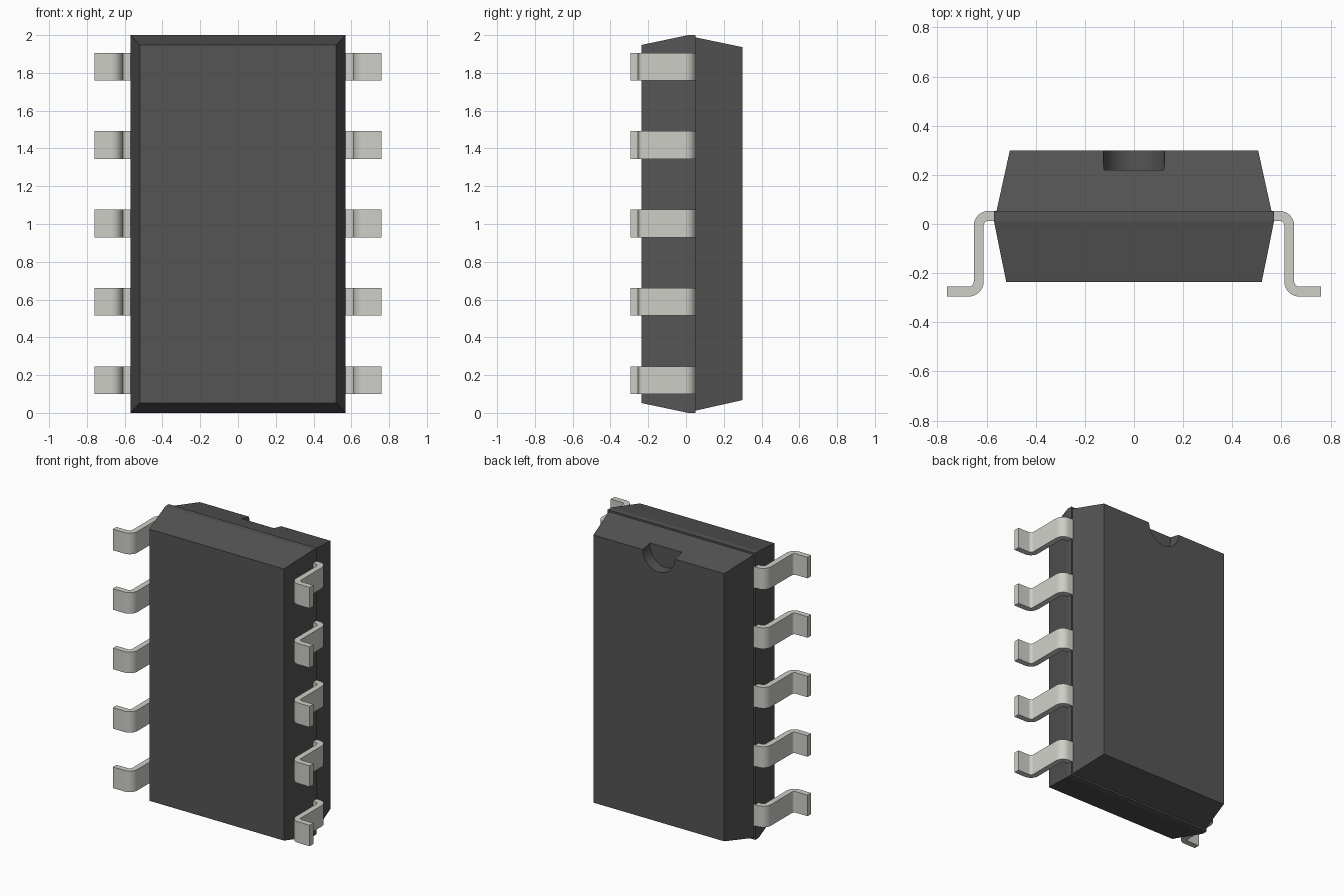
import bpy, bmesh, math

if "Cube" in bpy.data.objects:
    bpy.data.objects.remove(bpy.data.objects["Cube"])

def material(name, rgb):
    m = bpy.data.materials.new(name)
    m.diffuse_color = (*rgb, 1)
    m.use_nodes = True
    m.node_tree.nodes["Principled BSDF"].inputs["Base Color"].default_value = m.diffuse_color
    return m

plastic = material("dark_plastic", (0.09, 0.09, 0.09))
metal = material("pin_metal", (0.62, 0.62, 0.58))

def make(name, bm, mat):
    bmesh.ops.recalc_face_normals(bm, faces=bm.faces[:])
    me = bpy.data.meshes.new(name)
    bm.to_mesh(me)
    bm.free()
    me.materials.append(mat)
    ob = bpy.data.objects.new(name, me)
    bpy.context.collection.objects.link(ob)
    return ob

# Moulded body: rectangular sections lofted along y (y, half width, z low, z high)
sections = [(-0.235, 0.52, 0.052, 1.948), (0.012, 0.57, 0, 2), (0.05, 0.57, 0, 2),
            (0.05, 0.56, 0.012, 1.988), (0.30, 0.505, 0.068, 1.936)]
bm = bmesh.new()
loops = [[bm.verts.new((x, y, z)) for x, z in ((-w, lo), (w, lo), (w, hi), (-w, hi))]
         for y, w, lo, hi in sections]
for a, b in zip(loops, loops[1:]):
    for i in range(4):
        j = (i + 1) % 4
        bm.faces.new((a[i], a[j], b[j], b[i]))
bm.faces.new(loops[0])
bm.faces.new(loops[-1])
body = make("chip_body", bm, plastic)

# Half-round orientation notch in the back's top edge
bpy.ops.mesh.primitive_cylinder_add(vertices=48, radius=0.124, depth=0.2,
                                    location=(0, 0.32, 1.936), rotation=(math.pi / 2, 0, 0))
cutter = bpy.context.object
cutter.name = "notch_cutter"
cutter.data.materials.append(plastic)
cutter.hide_render = True
cutter.hide_set(True)
cut = body.modifiers.new("notch", 'BOOLEAN')
cut.operation = 'DIFFERENCE'
cut.solver = 'EXACT'
cut.object = cutter

# Gull-wing pin outline with rounded bends
def arc(cx, cy, r, start, end, n=8):
    return [(cx + r * math.cos(math.radians(start + (end - start) * i / n)),
             cy + r * math.sin(math.radians(start + (end - start) * i / n)))
            for i in range(n + 1)]

T, R = 0.04, 0.02
upper, lower = (0.592, -0.007), (0.672, -0.235)
outline = ([(0.54, upper[1] + R + T)] + arc(*upper, R + T, 90, 0) + arc(*lower, R, 180, 270)
           + [(0.76, lower[1] - R), (0.76, lower[1] - R - T)]
           + arc(*lower, R + T, 270, 180) + arc(*upper, R, 0, 90) + [(0.54, upper[1] + R)])

def pin(name, side, z, half=0.0735):
    bm = bmesh.new()
    face = bm.faces.new([bm.verts.new((side * x, y, z - half)) for x, y in outline])
    out = bmesh.ops.extrude_face_region(bm, geom=[face], use_keep_orig=True)
    verts = [g for g in out["geom"] if isinstance(g, bmesh.types.BMVert)]
    bmesh.ops.translate(bm, verts=verts, vec=(0, 0, 2 * half))
    ob = make(name, bm, metal)
    bpy.ops.object.select_all(action='DESELECT')
    ob.select_set(True)
    bpy.context.view_layer.objects.active = ob
    bpy.ops.object.shade_smooth_by_angle(angle=math.radians(30))

# Five pins on each side
for side, label in ((-1, "left"), (1, "right")):
    for k in range(5):
        pin(f"{label}_pin_{k + 1}", side, 0.173 + 0.415 * k)
